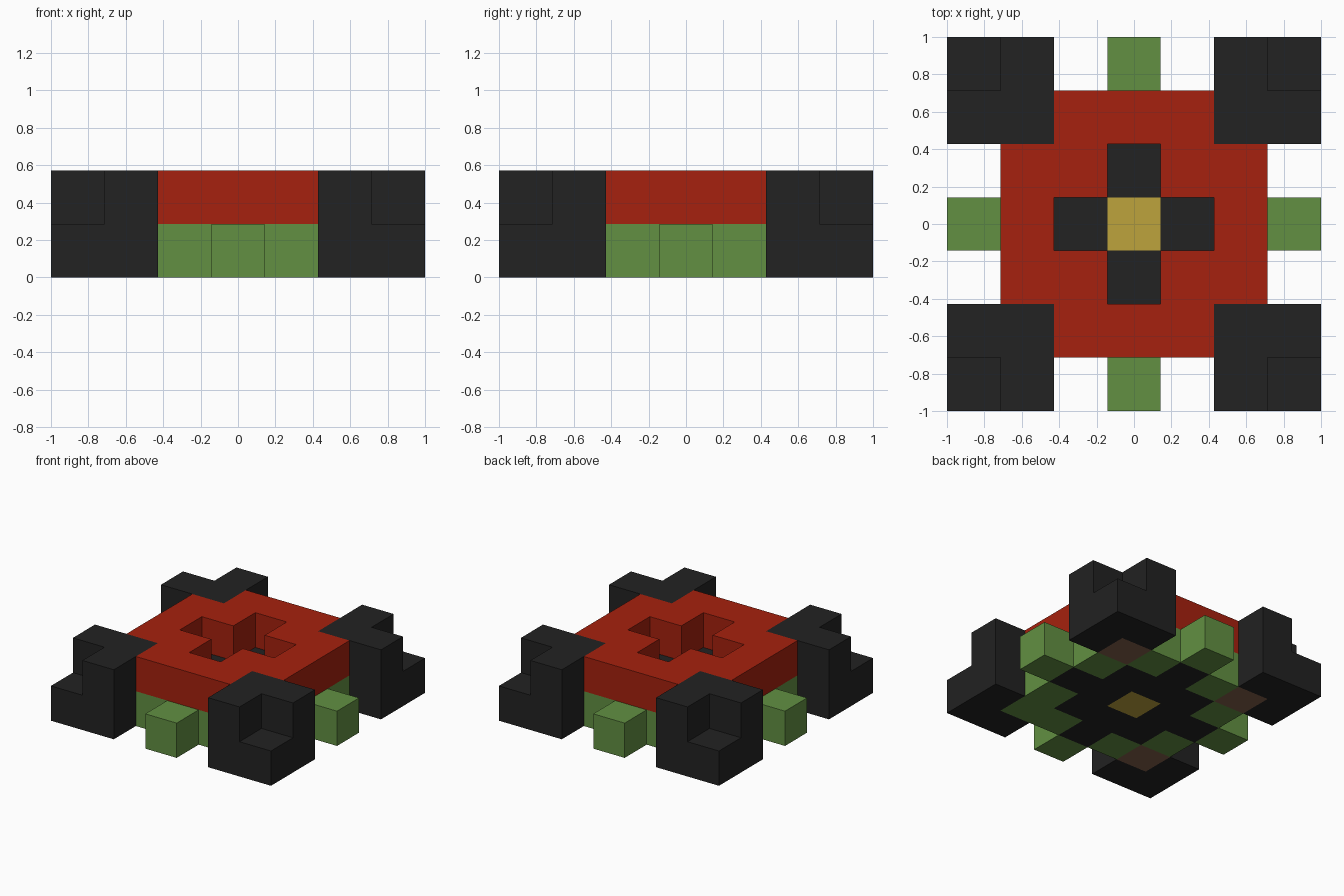
import bpy, bmesh
from math import radians
from mathutils import Vector

if "Cube" in bpy.data.objects:
    bpy.data.objects.remove(bpy.data.objects["Cube"], do_unlink=True)

UNIT = 2 / 7  # edge of one block


def material(name, hex_code):
    """Flat material from an sRGB hex code."""
    rgb = [int(hex_code[i:i + 2], 16) / 255 for i in (0, 2, 4)]
    rgb = [c / 12.92 if c < 0.04045 else ((c + 0.055) / 1.055) ** 2.4 for c in rgb]
    mat = bpy.data.materials.new(name)
    mat.use_nodes = True
    mat.diffuse_color = (*rgb, 1)
    bsdf = next(n for n in mat.node_tree.nodes if n.type == 'BSDF_PRINCIPLED')
    bsdf.inputs["Base Color"].default_value = (*rgb, 1)
    return mat


black = material("charcoal", "222222")
red = material("red", "A6210E")
green = material("leaf green", "629042")
yellow = material("gold", "BEA33C")
brown = material("brown", "845F4B")


def solid(name, cells, mat):
    """Closed solid skinning a set of grid blocks (x, y, level)."""
    cells = set(cells)
    bm = bmesh.new()
    for cell in cells:
        centre = Vector(cell) + Vector((0, 0, 0.5))
        for axis in range(3):
            for sign in (-1, 1):
                step = Vector((0, 0, 0))
                step[axis] = sign
                if tuple(int(c + s) for c, s in zip(cell, step)) in cells:
                    continue
                u, v = Vector((0, 0, 0)), Vector((0, 0, 0))
                u[(axis + 1) % 3] = 0.5
                v[(axis + 2) % 3] = 0.5 * sign
                mid = centre + step / 2
                corners = (mid - u - v, mid + u - v, mid + u + v, mid - u + v)
                bm.faces.new([bm.verts.new(p * UNIT) for p in corners])
    bmesh.ops.remove_doubles(bm, verts=bm.verts, dist=0.001)
    bmesh.ops.dissolve_limit(bm, angle_limit=radians(1), verts=bm.verts, edges=bm.edges)
    mesh = bpy.data.meshes.new(name)
    bm.to_mesh(mesh)
    bm.free()
    mesh.materials.append(mat)
    obj = bpy.data.objects.new(name, mesh)
    bpy.context.collection.objects.link(obj)


grid = [(x, y) for x in range(-2, 3) for y in range(-2, 3)]

# Floor: gold centre inside a stepped dark diamond
solid("centre_block", [(0, 0, 0)], yellow)
solid("floor_diamond", [(x, y, 0) for x, y in grid if 0 < abs(x) + abs(y) <= 2], black)

# Red upper slab with a plus-shaped recess
solid("upper_slab", [(x, y, 1) for x, y in grid
                     if abs(x) + abs(y) > 1 and abs(x) + abs(y) < 4], red)

# Corner parts, repeated in each quadrant
for sx, x_side in ((-1, "right"), (1, "left")):
    for sy, y_side in ((-1, "front"), (1, "back")):
        place = f"{y_side}_{x_side}"
        solid(f"corner_tower_{place}",
              [(sx * a, sy * b, k) for a, b, k in
               ((2, 3, 0), (3, 2, 0), (3, 3, 0), (2, 2, 1), (2, 3, 1), (3, 2, 1))], black)
        for part, a, b in (("front_back", 1, 2), ("side", 2, 1)):
            solid(f"rim_{part}_{place}", [(sx * a, sy * b, 0)], green)
        core = green if place == "front_left" else brown
        solid(f"tower_core_{place}", [(sx * 2, sy * 2, 0)], core)

# Small green blocks in the middle of each side
for side, x, y in (("left", 3, 0), ("right", -3, 0), ("back", 0, 3), ("front", 0, -3)):
    solid(f"side_block_{side}", [(x, y, 0)], green)
